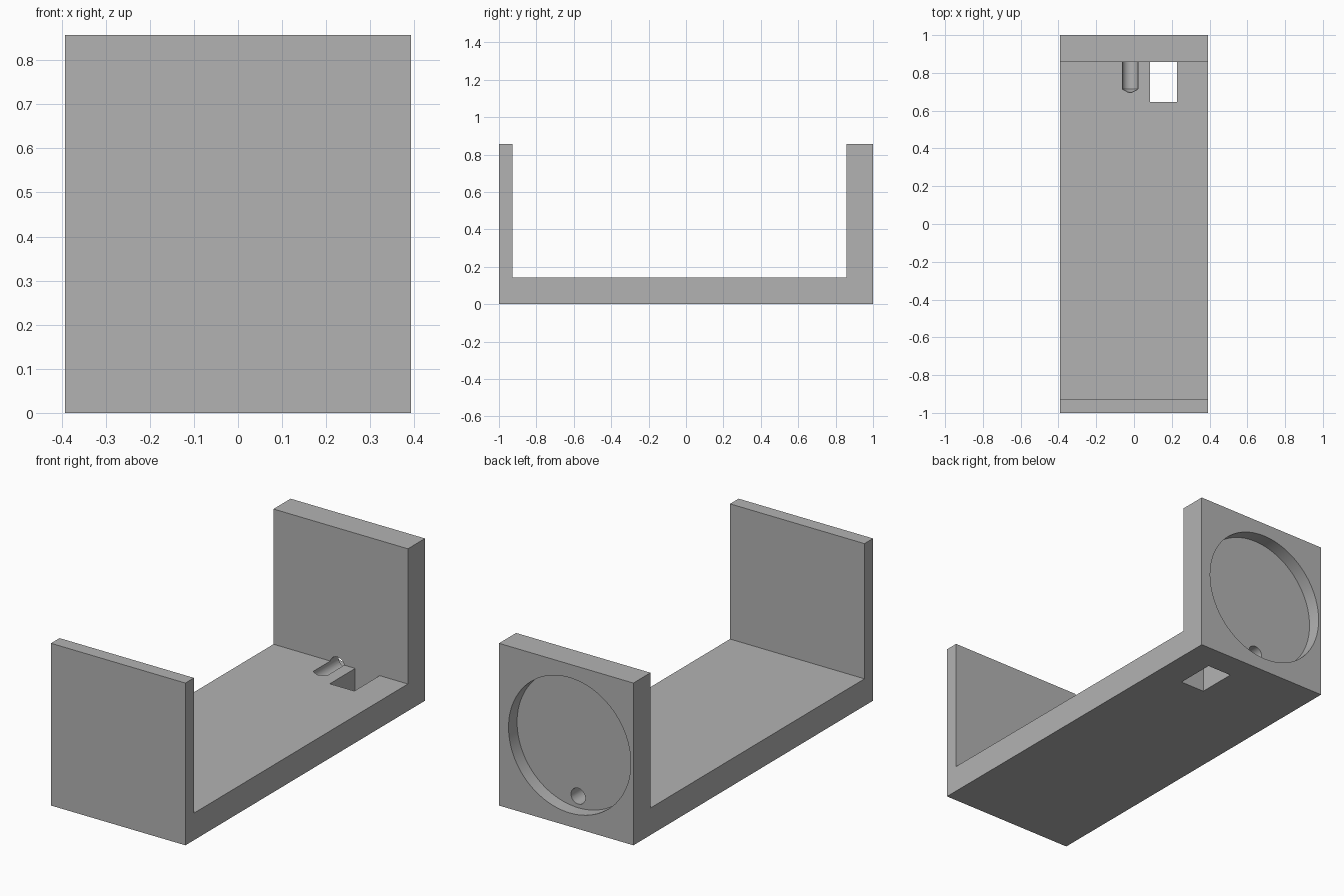
import bpy, bmesh, math
from mathutils import Matrix, Vector

old = bpy.data.objects.get("Cube")
if old:
    bpy.data.objects.remove(old, do_unlink=True)

# Main dimensions
U = 1 / 14                      # design module
HALF_W = 5.5 * U
FLOOR, TOP = 2 * U, 12 * U
FRONT_IN, BACK_IN = -1 + U, 1 - 2 * U
BORE_X = -0.02

grey = bpy.data.materials.new("plain grey")
grey.use_nodes = True
colour = (0.45, 0.45, 0.45, 1)
grey.diffuse_color = colour
grey.node_tree.nodes["Principled BSDF"].inputs["Base Color"].default_value = colour


def make_object(name, bm):
    bmesh.ops.recalc_face_normals(bm, faces=bm.faces)
    mesh = bpy.data.meshes.new(name)
    bm.to_mesh(mesh)
    bm.free()
    mesh.materials.append(grey)
    obj = bpy.data.objects.new(name, mesh)
    bpy.context.collection.objects.link(obj)
    return obj


def extrude_profile(name, points, x0, x1):
    """Prism along x from (y, z) points."""
    bm = bmesh.new()
    face = bm.faces.new([bm.verts.new((x0, y, z)) for y, z in points])
    out = bmesh.ops.extrude_face_region(bm, geom=[face])
    for v in out["geom"]:
        if isinstance(v, bmesh.types.BMVert):
            v.co.x = x1
    return make_object(name, bm)


def y_cone(bm, x, z, y0, y1, r0, r1, segments):
    """Cylinder or cone along y, radius r0 at y0 and r1 at y1."""
    place = Matrix.Translation(Vector((x, (y0 + y1) / 2, z)))
    turn = Matrix.Rotation(-math.pi / 2, 4, 'X')
    bmesh.ops.create_cone(bm, cap_ends=True, segments=segments, radius1=r0,
                          radius2=r1, depth=y1 - y0, matrix=place @ turn)


# U-shaped bracket: floor, thin front wall, thick back wall
bracket = extrude_profile("bracket", [
    (-1, 0), (1, 0), (1, TOP), (BACK_IN, TOP), (BACK_IN, FLOOR),
    (FRONT_IN, FLOOR), (FRONT_IN, TOP), (-1, TOP)], -HALF_W, HALF_W)

# Round recess in the outer back face
bm = bmesh.new()
y_cone(bm, BORE_X, TOP / 2, 1 - U, 1.1, 5 * U, 5 * U, 96)
recess = make_object("recess_cutter", bm)

# Bore with a pointed drill tip, through the back wall into the floor
bm = bmesh.new()
y_cone(bm, BORE_X, 0.133, 0.714, 0.97, 0.042, 0.042, 32)
tip_cap = min(bm.faces, key=lambda f: f.calc_center_median().y)
tip = bmesh.ops.poke(bm, faces=[tip_cap])["verts"][0]
tip.co.y -= 0.025
bore = make_object("bore_cutter", bm)

# Rectangular slot through the floor against the back wall
slot = extrude_profile("slot_cutter", [
    (0.645, -0.1), (BACK_IN, -0.1), (BACK_IN, 0.3), (0.645, 0.3)], 0.085, 0.228)

for cutter in (recess, bore, slot):
    cutter.hide_render = True
    mod = bracket.modifiers.new(cutter.name, 'BOOLEAN')
    mod.operation, mod.solver, mod.object = 'DIFFERENCE', 'EXACT', cutter

# Apply the cuts and shade round walls smoothly
bpy.ops.object.select_all(action='DESELECT')
bpy.context.view_layer.objects.active = bracket
bracket.select_set(True)
for mod in list(bracket.modifiers):
    bpy.ops.object.modifier_apply(modifier=mod.name)
for cutter in (recess, bore, slot):
    bpy.data.objects.remove(cutter, do_unlink=True)
bpy.ops.object.shade_smooth_by_angle(angle=math.radians(25))
